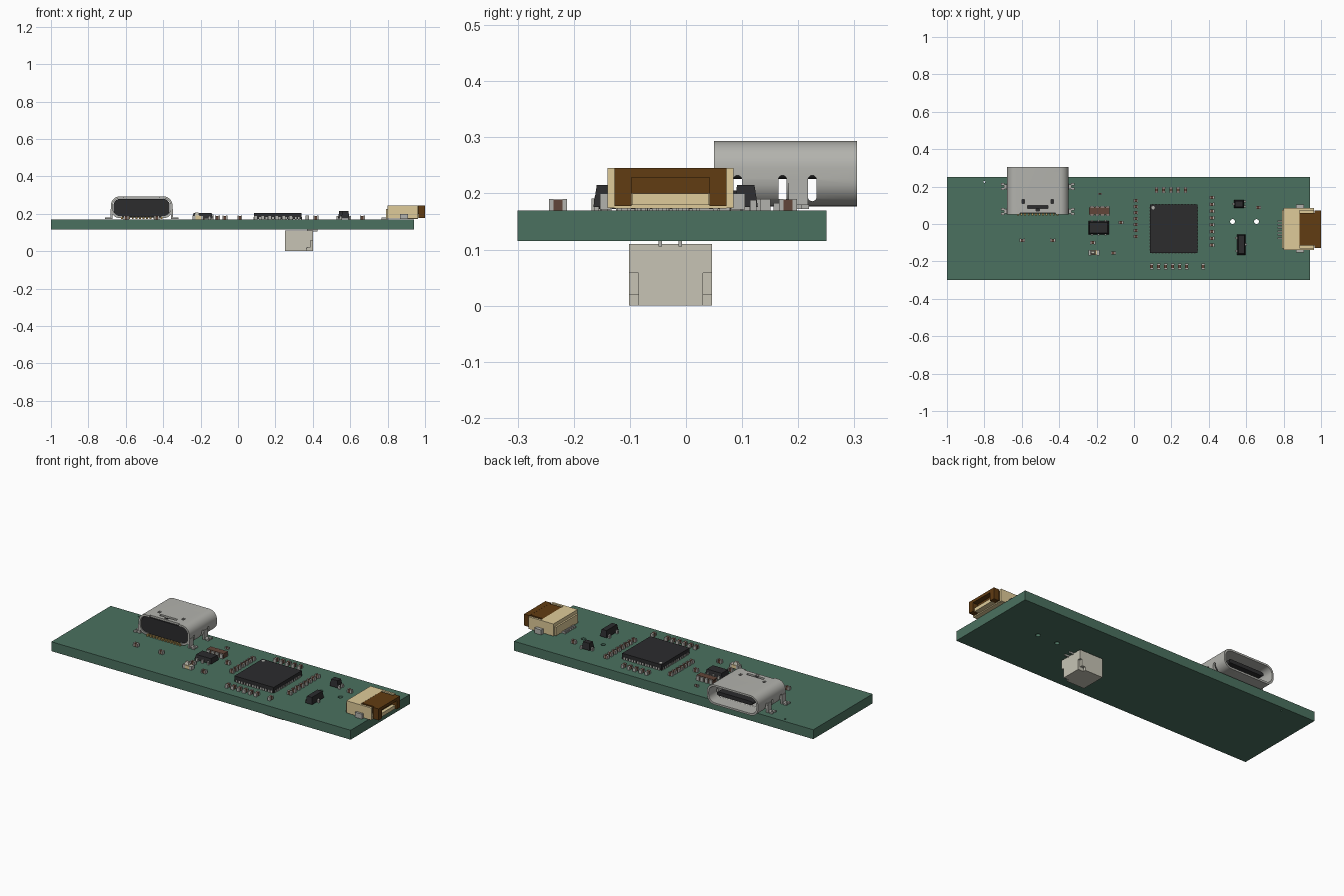
import bpy, bmesh, math
from mathutils import Vector

if "Cube" in bpy.data.objects:
    bpy.data.objects.remove(bpy.data.objects["Cube"])

COL = dict(green=(.07, .165, .115), dark=(.025, .025, .027), tan=(.74, .6, .32), brown=(.12, .045, .006),
           beige=(.57, .55, .46), silver=(.45, .45, .42), gold=(.5, .33, .1), ceramic=(.12, .06, .04))
MAT = {}
for k, c in COL.items():
    MAT[k] = bpy.data.materials.new(k)
    MAT[k].diffuse_color = (*c, 1)


def finish(name, bm, mats, smooth=False):
    bmesh.ops.recalc_face_normals(bm, faces=bm.faces)
    me = bpy.data.meshes.new(name)
    bm.to_mesh(me)
    bm.free()
    for m in mats:
        me.materials.append(MAT[m])
    ob = bpy.data.objects.new(name, me)
    bpy.context.collection.objects.link(ob)
    if smooth:
        smooth_angle(ob)
    return ob


def activate(ob):
    bpy.ops.object.select_all(action='DESELECT')
    ob.select_set(True)
    bpy.context.view_layer.objects.active = ob


def smooth_angle(ob):
    activate(ob)
    bpy.ops.object.shade_smooth_by_angle(angle=math.radians(35))


def parts(name, boxes):
    """One object of boxes: (x0, x1, y0, y1, z0, z1, material[, taper])."""
    bm = bmesh.new()
    mats = []
    for x0, x1, y0, y1, z0, z1, m, *t in boxes:
        if m not in mats:
            mats.append(m)
        t = t[0] if t else 0
        vs = bmesh.ops.create_cube(bm, size=1)['verts']
        for v in vs:
            i = t if v.co.z > 0 else 0
            v.co = Vector((x1 - i if v.co.x > 0 else x0 + i, y1 - i if v.co.y > 0 else y0 + i,
                           z1 if v.co.z > 0 else z0))
        for f in {f for v in vs for f in v.link_faces}:
            f.material_index = mats.index(m)
    return finish(name, bm, mats)


def rounded(u0, u1, v0, v1, r, n=8):
    pts = []
    for k, (cu, cv) in enumerate([(u1 - r, v1 - r), (u0 + r, v1 - r), (u0 + r, v0 + r), (u1 - r, v0 + r)]):
        for i in range(n + 1):
            a = (k + i / n) * math.pi / 2
            pts.append((cu + r * math.cos(a), cv + r * math.sin(a)))
    return pts


def prism(name, pts, axis, a, b, mat, hole=None):
    """Extrude a profile along an axis; an inner profile makes it a tube."""
    def co(p, w):
        return {'x': (w, p[0], p[1]), 'y': (p[0], w, p[1]), 'z': (p[0], p[1], w)}[axis]
    bm = bmesh.new()
    loops = [(pts, a), (pts, b)] + ([(hole, b), (hole, a)] if hole else [])
    rings = [[bm.verts.new(co(p, w)) for p in pp] for pp, w in loops]
    n = len(pts)
    for j in range(len(rings) if hole else 1):
        r, s = rings[j], rings[(j + 1) % len(rings)]
        for i in range(n):
            bm.faces.new((r[i], r[(i + 1) % n], s[(i + 1) % n], s[i]))
    if not hole:
        bm.faces.new(rings[0])
        bm.faces.new(rings[1])
    return finish(name, bm, [mat], True)


def cut(ob, cutters):
    for c in cutters:
        c.hide_render = True
        md = ob.modifiers.new('cut', 'BOOLEAN')
        md.operation, md.object, md.solver = 'DIFFERENCE', c, 'EXACT'
        activate(ob)
        bpy.ops.object.modifier_apply(modifier=md.name)
        bpy.data.objects.remove(c)


Z = .17  # board top

# Circuit board with drilled holes
board = parts('circuit_board', [(-1, .94, -.30, .25, .115, Z, 'green')])
cut(board, [prism('drill', rounded(x - r, x + r, y - r, y + r, r, 6), 'z', 0, .3, 'green')
            for x, y, r in [(.527, .013, .013), (.655, .013, .013), (-.8, .225, .005)]])

# Socket shell with side slots and top cut-outs
shell = prism('socket_shell', rounded(-.68, -.35, .177, .293, .048), 'y', .05, .305, 'silver',
              rounded(-.669, -.361, .188, .282, .038))
slots = [prism('slot', rounded(y - .0075, y + .0075, .186, .232, .0074, 5), 'x', -.8, -.2, 'silver')
         for y in (.092, .172, .225)]
tops = [parts('slot', [b + (.26, .32, 'silver')]) for b in [
    (-.57, -.46, .084, .1), (-.525, -.505, .07, .086), (-.6, -.585, .11, .13), (-.445, -.43, .11, .13),
    (-.61, -.42, .04, .06)]]
floor_gap = parts('slot', [(-.62, -.41, .04, .12, .16, .2, 'silver')])
cut(shell, slots + tops + [floor_gap])
smooth_angle(shell)

# Socket inner housing, tongue, contacts and mounting feet
prism('socket_housing', rounded(-.665, -.365, .184, .28, .035), 'y', .056, .082, 'dark')
prism('socket_block', rounded(-.665, -.365, .186, .28, .035), 'y', .1, .14, 'dark')
prism('socket_tongue', rounded(-.63, -.40, .226, .248, .01, 4), 'y', .08, .285, 'dark')
parts('socket_contacts', [(x - .005, x + .005, .045, .075, .171, .184, 'gold')
                          for x in [-.62 + .0191 * i for i in range(12)]])
feet = []
for y in (.067, .2):
    for s in (-1, 1):
        def foot(a, b, *rest):
            xs = sorted((-.515 + s * a, -.515 + s * b))
            feet.append((*xs, *rest, 'silver'))
        foot(.156, .167, y - .017, y + .017, .172, .225)
        foot(.16, .18, y - .012, y + .012, .172, .18)
        foot(.178, .197, y - .019, y - .005, .172, .18)
        foot(.178, .197, y + .005, y + .019, .172, .18)
parts('socket_feet', feet)

# Flat-cable connector: body, flip latch, solder tabs, pins
parts('cable_connector_body', [
    (.80, .885, -.14, .085, .174, .245, 'tan'), (.79, .80, -.13, .075, .174, .225, 'tan'),
    (.885, .962, -.14, -.127, .174, .245, 'tan'), (.885, .962, .072, .085, .174, .245, 'tan'),
    (.885, .962, -.127, .072, .173, .18, 'tan'), (.9, .99, -.095, .04, .179, .2, 'tan')])
parts('cable_connector_latch', [
    (.885, .97, -.115, .06, .2, .2445, 'brown'), (.965, 1, -.127, .072, .228, .245, 'brown'),
    (.965, 1, -.127, -.097, .178, .228, 'brown'), (.965, 1, .042, .072, .178, .228, 'brown')])
parts('cable_connector_metal', [(.865, .91, .08, .105, .171, .2, 'silver'), (.865, .91, -.153, -.135, .171, .2, 'silver')]
      + [(.768, .8, y - .004, y + .004, .17, .18, 'silver') for y in [-.075 + .018 * i for i in range(6)]])

# Connector below the board: walls around a cavity, stepped corners, pins
cap = [(.37, .4, -.085, .03, 0, .11), (.25, .37, -.085, .03, 0, .018), (.25, .37, -.085, .03, .092, .11)]
for y0, y1 in ((-.102, -.085), (.03, .046)):
    cap += [(.25, .4, y0, y1, .058, .11), (.25, .387, y0, y1, .02, .058), (.25, .365, y0, y1, 0, .02)]
parts('lower_connector', [b + ('beige',) for b in cap])
parts('lower_connector_pins', [(.37, .425, y - .003, y + .003, .105, .116, 'silver') for y in (-.046, -.01)]
      + [(.27, .38, y - .004, y + .004, .05, .06, 'silver') for y in (-.046, -.01)])

# Main processor with edge pads and corner dot
pads = []
for i in range(14):
    t = .225 / 13 * i
    for e in (-.157, .102):
        pads.append((.096 + t, .105 + t, e, e + .005, Z, .184, 'silver'))
    for e in (.083, .337):
        pads.append((e, e + .005, -.142 + t, -.133 + t, Z, .184, 'silver'))
parts('processor', [(.085, .34, -.155, .105, .172, .205, 'dark')] + pads)
prism('processor_dot', rounded(.093, .111, .078, .096, .009, 4), 'z', .2, .2055, 'silver')


# Small two-ended components
def chip(name, x, y, along='x', l=.032, w=.018, h=.019, body='ceramic'):
    boxes = []
    for a, b, k, m in [(-.5, -.25, 0, 'silver'), (.25, .5, 0, 'silver'), (-.25, .25, .001, body)]:
        u, v = (a * l, b * l), (-w / 2 + k, w / 2 - k)
        if along == 'y':
            u, v = v, u
        boxes.append((x + u[0], x + u[1], y + v[0], y + v[1], Z, Z + h - k + .001, m))
    parts(name, boxes)


for i in range(7):
    chip('chip_left_column', .01, .125 - .032 * i, l=.025)
for i in range(8):
    chip('chip_right_column', .416, .142 - .0365 * i, l=.027)
for i in range(5):
    chip('chip_back_row', .12 + .0388 * i, .182, 'y')
for x in [.094 + .0375 * i for i in range(6)] + [.37]:
    chip('chip_front_row', x, -.228, 'y')
for x, y, d in [(-.07, .008, 'x'), (-.598, -.087, 'x'), (-.435, -.087, 'x'), (-.22, -.1, 'x'),
                (-.11, -.155, 'x'), (.665, .088, 'x')]:
    chip('chip_single', x, y, d, l=.028)
chip('chip_tiny', -.182, .161, 'x', .02, .01, .012)
chip('indicator_light', -.213, -.153, 'x', .058, .03, .02, 'tan')
parts('indicator_lens', [(-.235, -.205, -.165, -.141, .185, .208, 'beige', .006)])
parts('large_resistor', [(-.235, -.13, .05, .09, Z, .194, 'ceramic')]
      + [(x, x + .02, y, y + .008, Z, .195, 'silver')
         for x in (-.235, -.207, -.179, -.151) for y in (.044, .088)]
      + [(-.24, -.13, .052, .088, .19, .197, 'ceramic')])


# Moulded packages with bent legs
def package(name, x0, x1, y0, y1, h, legs):
    parts(name, [(x0, x1, y0, y1, .176, Z + h, 'dark', .006)] +
          [(x - .006, x + .006, y - .006, y + .006, Z, .188, 'silver') for x, y in legs])


package('regulator', -.243, -.135, -.055, .015, .034,
        [(x, y) for x in (-.225, -.19, -.153) for y in (-.056, .016)])
package('transistor_back', .535, .588, .085, .128, .045, [(.532, .107), (.593, .093), (.593, .12)])
package('transistor_front', .552, .596, -.165, -.055, .045,
        [(.549, -.145), (.549, -.075), (.599, -.11)])

for m in bpy.data.materials:
    if m.users and not m.is_grease_pencil:
        m.use_nodes = True
        m.node_tree.nodes["Principled BSDF"].inputs["Base Color"].default_value = m.diffuse_color
